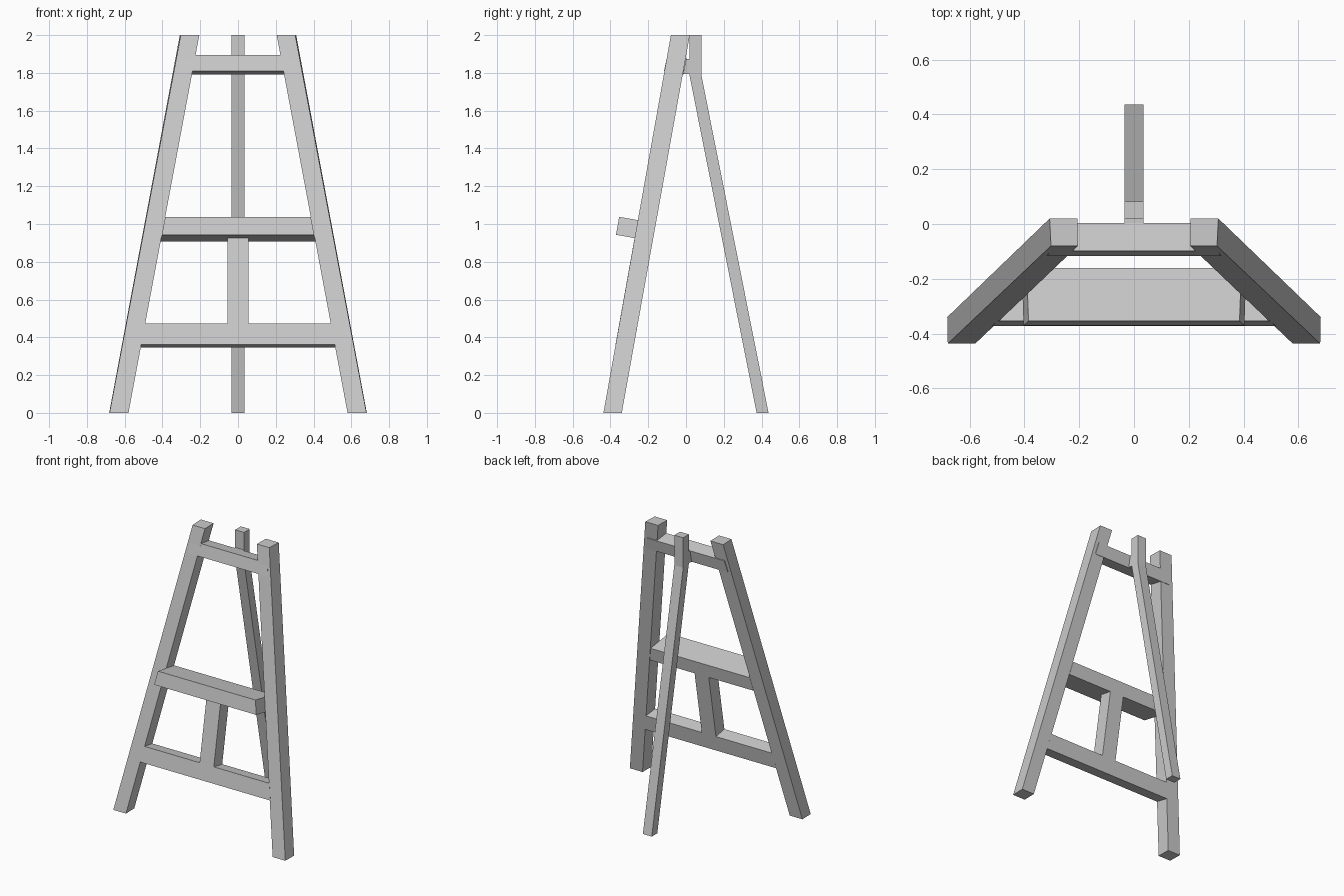
import bpy

if "Cube" in bpy.data.objects:
    bpy.data.objects.remove(bpy.data.objects["Cube"])

TILT = 0.179      # backward lean of the front frame (dy per dz)
SPLAY = 0.1875    # sideways spread of the legs (dx per dz)


def front_y(z):
    return -0.08 - TILT * (2 - z)


def inner_x(z):
    return 0.206 + SPLAY * (2 - z)


def prism(name, a, b):
    """Solid between two matching polygons a and b."""
    n = len(a)
    faces = [tuple(range(n)), tuple(range(2 * n - 1, n - 1, -1))]
    faces += [((i + 1) % n, i, n + i, n + (i + 1) % n) for i in range(n)]
    me = bpy.data.meshes.new(name)
    me.from_pydata(list(a) + list(b), [], faces)
    ob = bpy.data.objects.new(name, me)
    bpy.context.collection.objects.link(ob)
    bpy.context.view_layer.objects.active = ob
    ob.select_set(True)
    bpy.ops.object.mode_set(mode='EDIT')
    bpy.ops.mesh.select_all(action='SELECT')
    bpy.ops.mesh.normals_make_consistent(inside=False)
    bpy.ops.object.mode_set(mode='OBJECT')
    ob.select_set(False)
    return ob


def rail(name, profile, width):
    """Side profile (y, z) spanned across x, half width depending on z."""
    return prism(name, [(-width(z), y, z) for y, z in profile],
                 [(width(z), y, z) for y, z in profile])


def tilted(z_low, z_high, proud=0.0, depth=0.097):
    """Profile square to the frame; heights are those of its front face."""
    def pt(z, d):
        return (front_y(z) + d * 0.984, z - d * 0.176)
    drop = proud * 0.176  # heights are given at the proud front
    return [pt(z_low - drop, -proud), pt(z_high - drop, -proud),
            pt(z_high - drop, depth), pt(z_low - drop, depth)]


# Splayed, leaning front legs
for side, s in (("left", -1), ("right", 1)):
    top = [(s * x, y, 2) for x, y in
           ((0.205, -0.08), (0.303, -0.08), (0.308, 0.02), (0.207, 0.02))]
    foot = [(s * x, y, 0) for x, y in
            ((0.58, -0.437), (0.68, -0.437), (0.682, -0.34), (0.582, -0.34))]
    prism("front_leg_" + side, foot, top)

# Top rail, its lower edge slightly proud of the legs
rail("top_rail", [(-0.1165, 1.81), (-0.098, 1.895), (0.004, 1.877), (-0.014, 1.792)],
     lambda z: 0.32 - 0.19 * (z - 1.8))

# Canvas shelf, projecting in front of the legs
rail("canvas_shelf", tilted(0.943, 1.038, proud=0.1), lambda z: inner_x(z) - 0.001)

# Lower rail and centre strut
rail("lower_rail", tilted(0.362, 0.472), lambda z: inner_x(z) + 0.004)
rail("centre_strut", tilted(0.472, 0.943), lambda z: 0.056)

# Rear support: vertical head bending into a slanted leg
rail("rear_leg", [(0.018, 2), (0.082, 2), (0.082, 1.785), (0.437, 0),
                  (0.374, 0), (0.018, 1.79)], lambda z: 0.035)

# Hinge block joining the rear leg to the top rail
rail("hinge_block", [(-0.013, 1.793), (0.003, 1.874), (0.02, 1.874), (0.02, 1.793)],
     lambda z: 0.035)
